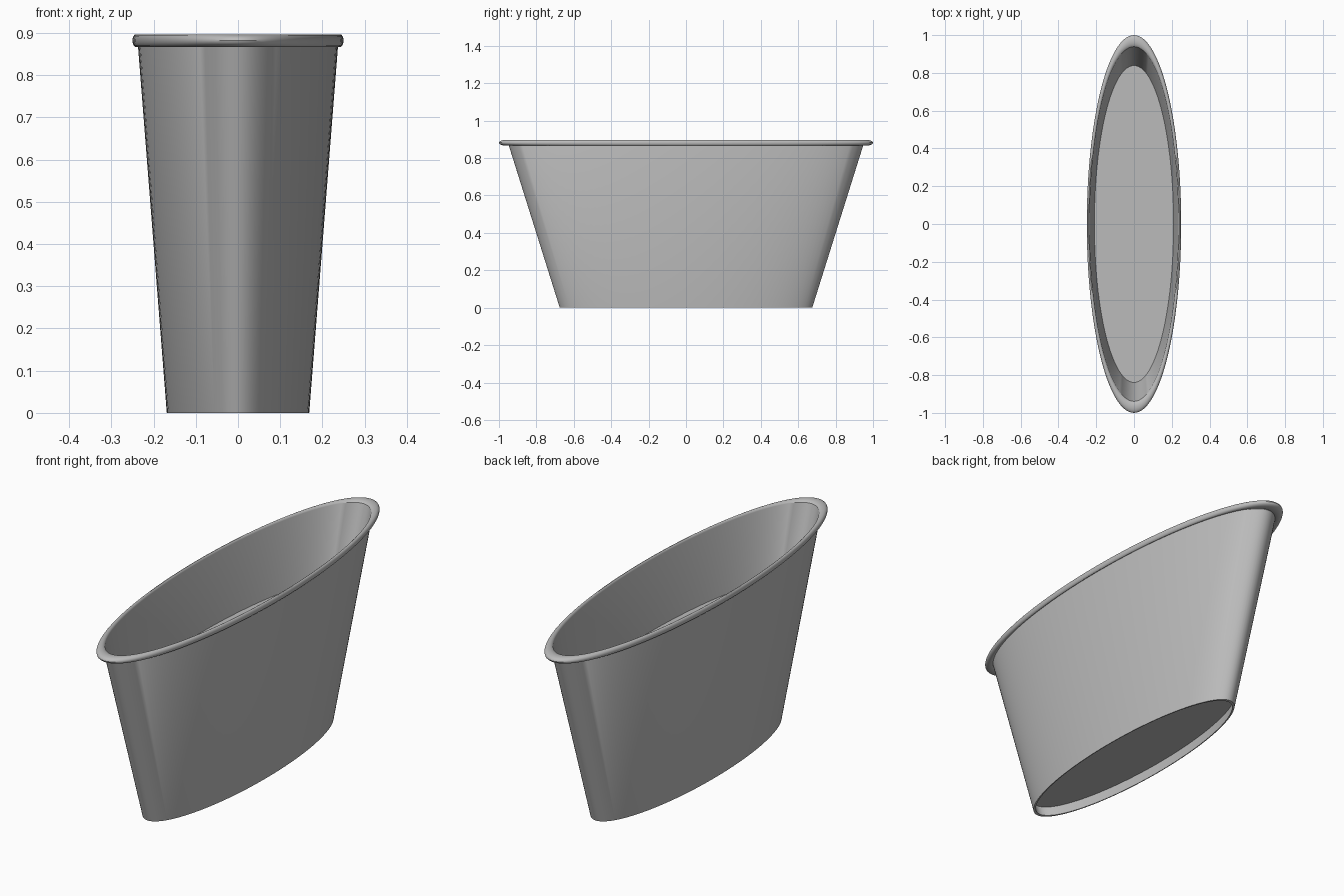
import bpy, bmesh, math

default = bpy.data.objects.get("Cube")
if default:
    bpy.data.objects.remove(default, do_unlink=True)

SEGMENTS = 112
SQUASH = 0.25      # width of the oval relative to its length
WALL = 0.015       # wall thickness along the length
BASE_R, TOP_R = 0.675, 0.952
RIM_Z, HEIGHT = 0.882, 0.897

grey = bpy.data.materials.new("matte_grey")
grey.use_nodes = True
colour = (0.5, 0.5, 0.5, 1)
grey.diffuse_color = colour
grey.node_tree.nodes["Principled BSDF"].inputs["Base Color"].default_value = colour


def outer(z):
    return BASE_R + (TOP_R - BASE_R) * z / RIM_Z


def inner(z):
    return outer(z) - WALL


def oval_lathe(name, profile, closed=False, caps=False):
    """Sweep a (radius, height) profile around an oval."""
    bm = bmesh.new()
    rings = []
    for r, z in profile:
        angles = [2 * math.pi * i / SEGMENTS for i in range(SEGMENTS)]
        rings.append([bm.verts.new((r * SQUASH * math.cos(a), r * math.sin(a), z))
                      for a in angles])
    pairs = list(zip(rings, rings[1:]))
    if closed:
        pairs.append((rings[-1], rings[0]))
    for low, high in pairs:
        for i in range(SEGMENTS):
            j = (i + 1) % SEGMENTS
            bm.faces.new((low[i], low[j], high[j], high[i]))
    if caps:
        bm.faces.new(rings[0])
        bm.faces.new(rings[-1])
    bmesh.ops.recalc_face_normals(bm, faces=bm.faces)
    mesh = bpy.data.meshes.new(name)
    bm.to_mesh(mesh)
    bm.free()
    mesh.materials.append(grey)
    obj = bpy.data.objects.new(name, mesh)
    bpy.context.collection.objects.link(obj)
    bpy.ops.object.select_all(action="DESELECT")
    obj.select_set(True)
    bpy.context.view_layer.objects.active = obj
    bpy.ops.object.shade_smooth_by_angle(angle=math.radians(32))
    return obj


# Tapered thin wall with a rolled rim in a single closed section
half_height = HEIGHT - RIM_Z
rim_mid = 0.968
rim_half = 1 - rim_mid
rim_arc = []
for k in range(17):
    a = math.radians(155 - 310 * k / 16)
    rim_arc.append((rim_mid + rim_half * math.cos(a), RIM_Z + half_height * math.sin(a)))
rim_arc[-1] = (outer(0.868), 0.868)
oval_lathe("planter_wall", [(outer(0), 0), (inner(0), 0)] + rim_arc, closed=True)

# Raised inner floor and recessed underside form one solid block
oval_lathe("planter_floor", [(inner(z) + 0.003, z) for z in (0.05, 0.57)], caps=True)
